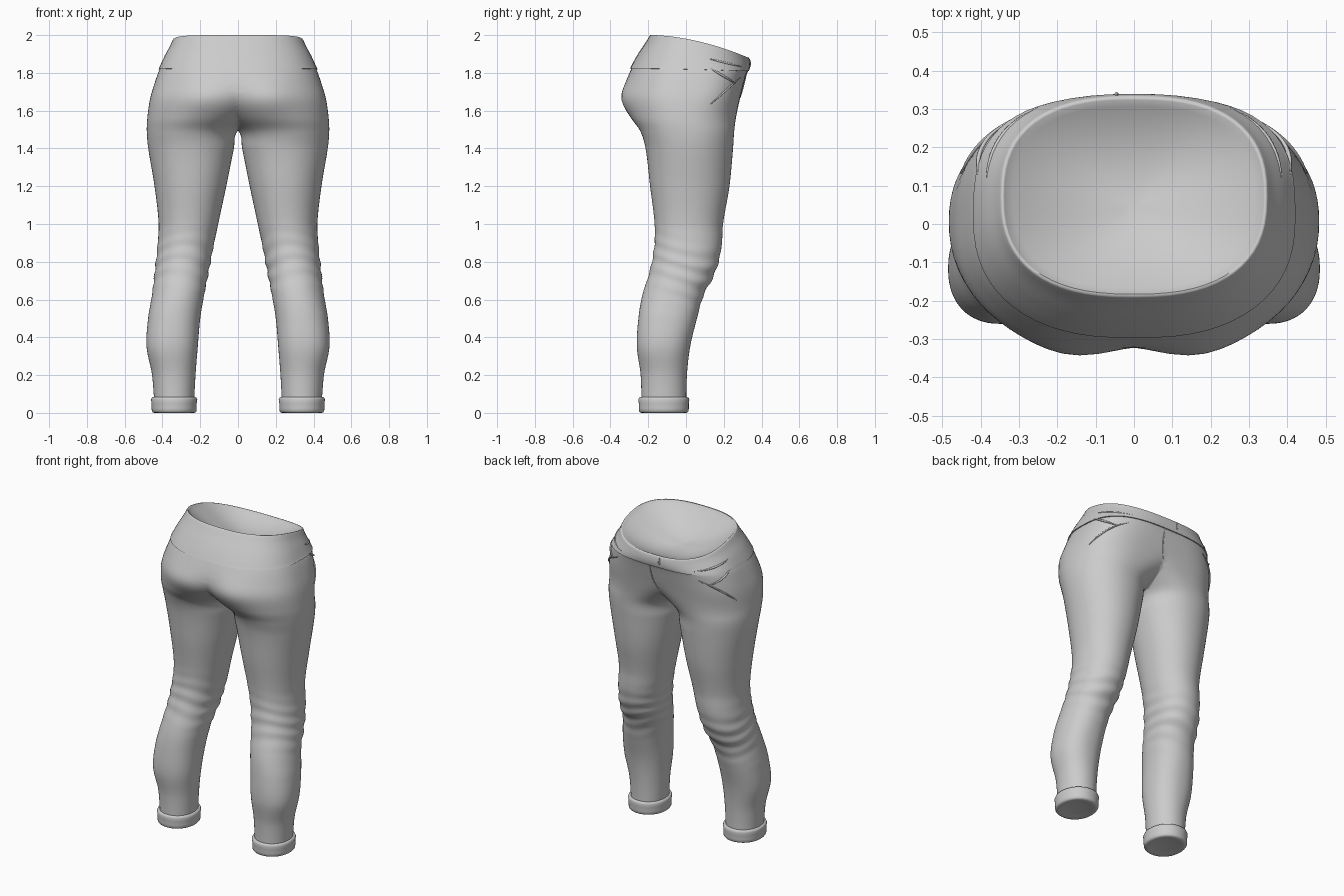
import bpy, bmesh, math
from mathutils import Vector

if "Cube" in bpy.data.objects:
    bpy.data.objects.remove(bpy.data.objects["Cube"])

cloth = bpy.data.materials.new("grey cloth")
cloth.diffuse_color = (0.6, 0.6, 0.6, 1)
cloth.use_nodes = True
cloth.node_tree.nodes["Principled BSDF"].inputs["Base Color"].default_value = cloth.diffuse_color

# Profile of one side: height, inner x, outer x, back-of-body y, belly y, roundness
PROFILE = [
    (0.00, .235, .440, -.235, .000, 2.1), (0.20, .225, .455, -.240, .005, 2.1),
    (0.35, .213, .484, -.260, .022, 2.25), (0.50, .200, .476, -.252, .058, 2.2),
    (0.62, .180, .456, -.232, .092, 2.1), (0.75, .155, .440, -.192, .157, 2.1),
    (0.88, .130, .427, -.168, .188, 2.1), (1.00, .105, .420, -.166, .196, 2.1),
    (1.20, .062, .442, -.190, .230, 2.1), (1.40, .022, .475, -.214, .249, 2.1),
    (1.49, .004, .483, -.240, .255, 2.15), (1.56, -.09, .480, -.281, .264, 2.2),
    (1.66, -.25, .466, -.312, .285, 2.3), (1.75, -.40, .440, -.310, .308, 2.35),
    (1.83, -.412, .412, -.286, .328, 2.4), (1.90, -.387, .387, -.250, .335, 2.4),
    (1.96, -.360, .360, -.212, .335, 2.45), (2.00, -.345, .345, -.188, .332, 2.5),
]
SIDES = 64


def profile(z):
    """Smoothly interpolated profile row."""
    z = min(max(z, 0), 2)
    i = max(k for k in range(len(PROFILE) - 1) if PROFILE[k][0] <= z)
    p, q = PROFILE[i], PROFILE[i + 1]
    a, b = PROFILE[max(i - 1, 0)], PROFILE[min(i + 2, len(PROFILE) - 1)]
    h = q[0] - p[0]
    t = (z - p[0]) / h
    out = []
    for c in range(1, 6):
        m0 = (q[c] - a[c]) / (q[0] - a[0]) * h
        m1 = (b[c] - p[c]) / (b[0] - p[0]) * h
        out.append((2*t**3 - 3*t*t + 1) * p[c] + (t**3 - 2*t*t + t) * m0
                   + (3*t*t - 2*t**3) * q[c] + (t**3 - t*t) * m1)
    if z >= 1.75:
        out[0] = max(out[0], -out[1])
    return out


def power(v, e):
    return math.copysign(abs(v) ** e, v)


def roundness(z, n, front):
    """Squarer hips on the belly side, rounder seat."""
    bump = math.exp(-((z - 1.75) / .13) ** 2)
    return n + .7 * bump if front else n - .1 * math.exp(-((z - 1.57) / .1) ** 2)


def point(z, t, off=0.0):
    """Point on the garment at height z and angle t, pushed out by off."""
    x0, x1, y0, y1, n = profile(z)
    c, s = math.cos(t), math.sin(t)
    n = roundness(z, n, s > 0)
    # gathered folds around the knee
    fold = (.0035 + .001 * s) * math.exp(-((z - .76 + .06 * s) / .12) ** 2)
    off += fold * math.sin(z * 80 + 2.2 * s + 1.3 * math.sin(2 * t + z * 9))
    x = (x0 + x1) / 2 + ((x1 - x0) / 2 + off) * power(c, 2 / n)
    y = (y0 + y1) / 2 + ((y1 - y0) / 2 + off) * power(s, 2 / n)
    # the waist opening dips towards the belly
    k = min(max((y - y0) / (y1 - y0), 0), 1) ** 1.8
    # rounded seat on each side
    if s < 0:
        y -= .031 * min(1, -1.6 * s) * math.exp(-((abs(x) - .16) / .15) ** 2 - ((z - 1.665) / .1) ** 2)
    return Vector((x, y, z - .12 * max(0, (z - 1.8) / .2) * k))


def ring(z, off=0.0):
    return [point(z, 2 * math.pi * i / SIDES, off) for i in range(SIDES)]


def finish(ob, mirror=False, angle=60):
    ob.data.materials.append(cloth)
    bpy.context.view_layer.objects.active = ob
    bpy.ops.object.select_all(action='DESELECT')
    ob.select_set(True)
    if mirror:
        m = ob.modifiers.new("mirror", 'MIRROR')
        m.merge_threshold = .0015
    bpy.ops.object.shade_smooth_by_angle(angle=math.radians(angle))


def loft(name, rings, cap=False, cut=False, mirror=False):
    bm = bmesh.new()
    rows = [[bm.verts.new(p) for p in r] for r in rings]
    for a, b in zip(rows, rows[1:]):
        for i in range(SIDES):
            j = (i + 1) % SIDES
            bm.faces.new((a[i], a[j], b[j], b[i]))
    if cap:
        bm.faces.new(rows[-1])
    if cut:
        bmesh.ops.bisect_plane(bm, geom=bm.verts[:] + bm.edges[:] + bm.faces[:],
                               dist=1e-5, plane_co=(0, 0, 0), plane_no=(1, 0, 0),
                               clear_inner=True)
    else:
        bmesh.ops.recalc_face_normals(bm, faces=bm.faces[:])
    me = bpy.data.meshes.new(name)
    bm.to_mesh(me)
    bm.free()
    ob = bpy.data.objects.new(name, me)
    bpy.context.collection.objects.link(ob)
    finish(ob, mirror)


def on_surface(z, x=None, y=None, off=0.0):
    """Surface point at a true height z, on the outer side (y) or belly (x)."""
    pre = z
    for _ in range(8):
        x0, x1, y0, y1, n = profile(pre)
        n = roundness(pre, n, True)
        if y is not None:
            v = (y - (y0 + y1) / 2) / ((y1 - y0) / 2)
            t = math.asin(power(min(max(v, -1), 1), n / 2))
        else:
            v = (x - (x0 + x1) / 2) / ((x1 - x0) / 2)
            t = math.acos(power(min(max(v, -1), 1), n / 2))
        p = point(pre, t, off)
        pre += z - p.z
    return p


def welt(name, pts, radius, mirror=False):
    """Slim raised seam along a path, tapering at both ends."""
    cu = bpy.data.curves.new(name, 'CURVE')
    cu.dimensions = '3D'
    cu.bevel_depth, cu.bevel_resolution, cu.use_fill_caps = radius, 2, True
    sp = cu.splines.new('POLY')
    sp.points.add(len(pts) - 1)
    for i, p in enumerate(pts):
        sp.points[i].co = (*p, 1)
        sp.points[i].radius = .4 + .6 * math.sin(math.pi * i / (len(pts) - 1))
    tmp = bpy.data.objects.new(name + "_path", cu)
    bpy.context.collection.objects.link(tmp)
    me = bpy.data.meshes.new_from_object(tmp.evaluated_get(bpy.context.evaluated_depsgraph_get()))
    bpy.data.objects.remove(tmp)
    ob = bpy.data.objects.new(name, me)
    bpy.context.collection.objects.link(ob)
    finish(ob, mirror)


# Legs and hips: one side lofted, cut at the centre and mirrored
loft("legs_and_hips", [ring(.03 + 1.8 * i / 140) for i in range(141)], cut=True, mirror=True)

# Waistband with a lower lip, a thin rim and a shallow dished lining
band = [ring(1.822, -.006), ring(1.823, .007)]
band += [ring(1.832 + .163 * i / 12, .006 - .004 * i / 12) for i in range(13)]
band += [ring(2.0, .001), ring(2.0, -.005)]
rim = ring(1.997, -.008)
for k in range(16):
    s = 1 - k / 16
    band.append([Vector((p.x * s, .05 + (p.y - .05) * s,
                         1.95 + (p.z - 1.95) * s - .11 * (1 - s * s))) for p in rim])
loft("waistband", band, cap=True)

# Turned-up cuffs with nearly flush soles
CUFF = [(.080, -.006), (.084, .006), (.080, .013), (.070, .017), (.05, .014), (.025, .014),
        (.010, .013), (.003, .008), (.0, .0), (.0, -.01), (.004, -.03), (.009, -.06)]
cuff_rings = []
for z, off in CUFF:
    cuff_rings.append([Vector((p.x, p.y, z)) for p in ring(.05, off)])
loft("cuff", cuff_rings, cap=True, mirror=True)

# Slanted pocket edges on both hips: start (y, z), end (y, z), thickness
POCKET = [("pocket_top_edge", (.12, 1.875), (.30, 1.83), .006),
          ("pocket_opening", (.12, 1.83), (.26, 1.745), .006),
          ("pocket_lower_seam", (.13, 1.635), (.285, 1.775), .005)]
for name, a, b, r in POCKET:
    path = []
    for i in range(25):
        f = i / 24
        path.append(on_surface(a[1] + (b[1] - a[1]) * f, y=a[0] + (b[0] - a[0]) * f, off=.003))
    welt(name, path, r, mirror=True)

# Fly seam and the overlapping waistband end
welt("fly_seam", [on_surface(1.81 - .17 * i / 12, x=.035 - .03 * (i / 12) ** 3) for i in range(13)], .004)
tab = []
for i in range(9):
    p = on_surface(1.875 - .05 * i / 8, x=.045, off=.003)
    tab.append(Vector((-p.x, p.y, p.z)))
welt("waistband_overlap", tab, .006)
